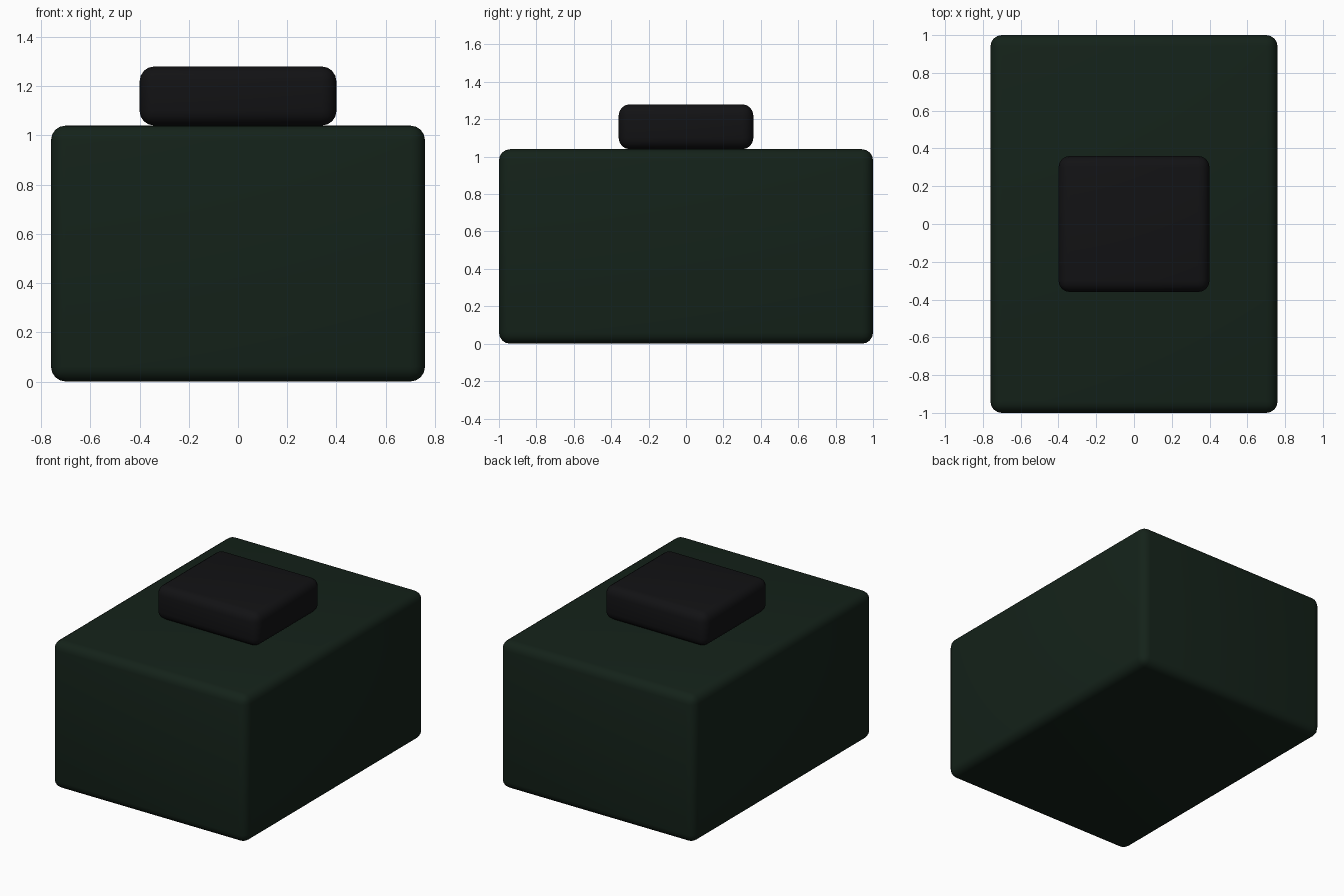
import bpy

if "Cube" in bpy.data.objects:
    bpy.data.objects.remove(bpy.data.objects["Cube"])


def material(name, color):
    mat = bpy.data.materials.new(name)
    mat.diffuse_color = (*color, 1.0)
    mat.use_nodes = True
    mat.node_tree.nodes["Principled BSDF"].inputs["Base Color"].default_value = mat.diffuse_color
    return mat


def rounded_box(name, size, z_bottom, radius, mat):
    """Box with softly rounded edges, resting on z_bottom."""
    bpy.ops.mesh.primitive_cube_add(size=1, location=(0, 0, z_bottom + size[2] / 2))
    obj = bpy.context.object
    obj.name = name
    obj.scale = size
    bpy.ops.object.transform_apply(location=False, rotation=False, scale=True)
    bevel = obj.modifiers.new("rounded_edges", "BEVEL")
    bevel.width = radius
    bevel.segments = 4
    obj.data.materials.append(mat)
    bpy.ops.object.shade_smooth()
    return obj


dark_green = material("dark_green", (0.007, 0.016, 0.010))
black = material("black", (0.006, 0.006, 0.007))

# Main body
rounded_box("body", (1.52, 2.0, 1.04), 0.0, 0.06, dark_green)

# Small block on top
rounded_box("top_block", (0.80, 0.72, 0.24), 1.04, 0.06, black)
